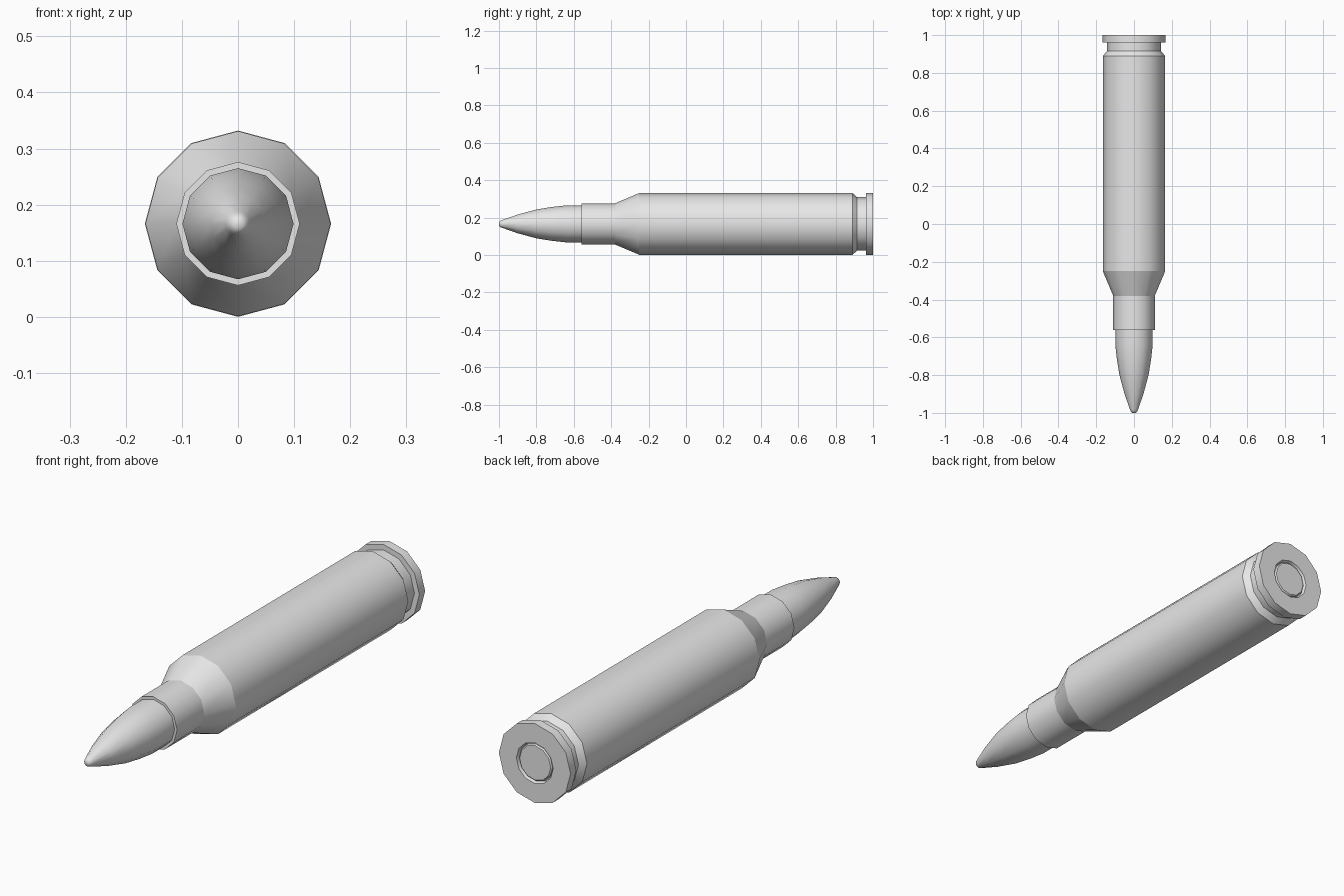
import bpy, bmesh, math

SIDES = 12
AXIS_Z = 0.166

cube = bpy.data.objects.get("Cube")
if cube:
    bpy.data.objects.remove(cube, do_unlink=True)

grey = bpy.data.materials.new("plain grey")
grey.use_nodes = True
colour = (0.8, 0.8, 0.8, 1)
grey.diffuse_color = colour
grey.node_tree.nodes["Principled BSDF"].inputs["Base Color"].default_value = colour


def lathe(name, profile, crease, cap_front=False, cap_back=False):
    """Turn (y, radius) points around the long axis; creases sharpen rings."""
    bm = bmesh.new()
    rings = []
    for y, r in profile:
        ring = []
        for i in range(SIDES):
            a = 2 * math.pi * i / SIDES
            ring.append(bm.verts.new((r * math.cos(a), y, AXIS_Z + r * math.sin(a))))
        rings.append(ring)
    for a, b in zip(rings, rings[1:]):
        for i in range(SIDES):
            j = (i + 1) % SIDES
            bm.faces.new((a[i], a[j], b[j], b[i]))
    if cap_front:
        bm.faces.new(rings[0][::-1])
    if cap_back:
        bm.faces.new(rings[-1])
    for f in bm.faces:
        f.smooth = True
    # Only the edges running around the axis may be sharp
    bm.normal_update()
    for ring in rings:
        for i in range(SIDES):
            e = bm.edges.get((ring[i], ring[(i + 1) % SIDES]))
            if len(e.link_faces) == 2 and e.calc_face_angle() > math.radians(crease):
                e.smooth = False
    bmesh.ops.recalc_face_normals(bm, faces=bm.faces)
    # Keep the open shells facing outward
    probe = max(bm.faces, key=lambda f: f.calc_area())
    centre = probe.calc_center_median()
    if centre.x * probe.normal.x + (centre.z - AXIS_Z) * probe.normal.z < -0.001:
        bmesh.ops.reverse_faces(bm, faces=bm.faces)
    mesh = bpy.data.meshes.new(name)
    bm.to_mesh(mesh)
    bm.free()
    mesh.materials.append(grey)
    obj = bpy.data.objects.new(name, mesh)
    bpy.context.collection.objects.link(obj)
    return obj


# Pointed nose with a small rounded tip, seated in the neck
lathe("pointed_nose", [
    (-1.0, 0.009), (-0.993, 0.017), (-0.98, 0.022), (-0.9, 0.05),
    (-0.8, 0.077), (-0.72, 0.09), (-0.64, 0.099), (-0.5, 0.099),
], crease=80, cap_front=True, cap_back=True)

# Casing: neck, shoulder, body, extractor groove, rim and primer pocket
lathe("casing", [
    (-0.56, 0.09), (-0.56, 0.11), (-0.38, 0.11), (-0.25, 0.165),
    (0.89, 0.165), (0.915, 0.143), (0.962, 0.143), (0.962, 0.166),
    (1.0, 0.166), (1.0, 0.085), (0.985, 0.08), (0.985, 0.07),
], crease=15, cap_back=True)

# Primer disc set into the base
lathe("primer", [
    (0.98, 0.077), (0.992, 0.077), (0.997, 0.072),
], crease=15, cap_front=True, cap_back=True)
